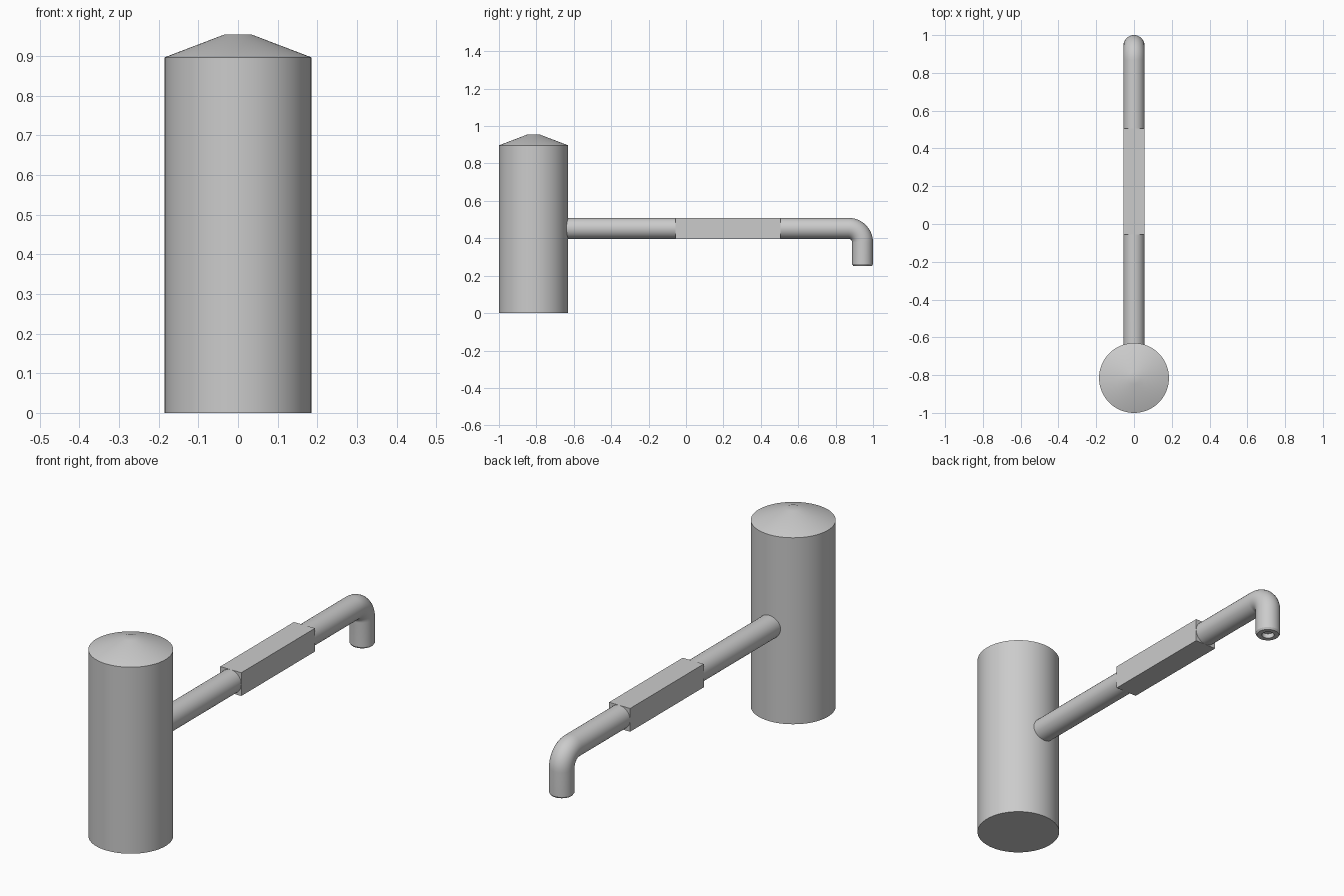
import bpy, bmesh, math
from mathutils import Vector

if "Cube" in bpy.data.objects:
    bpy.data.objects.remove(bpy.data.objects["Cube"], do_unlink=True)

TAU = 2 * math.pi


def material(name, colour):
    m = bpy.data.materials.new(name)
    m.use_nodes = True
    m.diffuse_color = colour
    m.node_tree.nodes["Principled BSDF"].inputs["Base Color"].default_value = colour
    return m


steel = material("grey steel", (0.6, 0.6, 0.6, 1))
white = material("white", (1, 1, 1, 1))


def finish(bm, name, mat, smooth=True):
    mesh = bpy.data.meshes.new(name)
    bmesh.ops.recalc_face_normals(bm, faces=bm.faces)
    bm.to_mesh(mesh)
    bm.free()
    ob = bpy.data.objects.new(name, mesh)
    bpy.context.collection.objects.link(ob)
    mesh.materials.append(mat)
    if smooth:
        bpy.ops.object.select_all(action="DESELECT")
        ob.select_set(True)
        bpy.context.view_layer.objects.active = ob
        bpy.ops.object.shade_smooth_by_angle(angle=math.radians(30))
    return ob


def sweep(name, stations, sides, mat, cap_end=True):
    """Skin rings given as (centre, direction in the yz plane, radius)."""
    bm = bmesh.new()
    rings = []
    for c, d, r in stations:
        u, d = Vector((1, 0, 0)), Vector(d).normalized()
        v = d.cross(u)
        rings.append([bm.verts.new(Vector(c) + r * (u * math.cos(a) + v * math.sin(a)))
                      for a in (TAU * i / sides for i in range(sides))])
    for a, b in zip(rings, rings[1:]):
        for i in range(sides):
            j = (i + 1) % sides
            bm.faces.new((a[i], a[j], b[j], b[i]))
    bm.faces.new(rings[0])
    if cap_end:
        bm.faces.new(rings[-1])
    return finish(bm, name, mat)


# Hammer head with its conical cap
HEAD_Y, HEAD_R = -0.815, 0.185
up = (0, 0, 1)
sweep("head", [((0, HEAD_Y, z), up, r) for z, r in
               ((0, HEAD_R), (0.897, HEAD_R), (0.955, 0.033))], 64, steel)

# Round handle with a bend down to the tip
PIPE_Z, PIPE_R, BEND = 0.453, 0.056, 0.075
END_Y = 1 - PIPE_R
path = [((0, HEAD_Y + 0.15, PIPE_Z), (0, 1, 0), PIPE_R)]
for i in range(13):
    a = math.pi / 2 * i / 12
    s, c = math.sin(a), math.cos(a)
    path.append(((0, END_Y - BEND + BEND * s, PIPE_Z - BEND + BEND * c), (0, c, -s), PIPE_R))
down = (0, 0, -1)
path += [((0, END_Y, z), down, r) for z, r in
         ((0.262, PIPE_R), (0.253, 0.05), (0.253, 0.028), (0.275, 0.028))]
sweep("handle", path, 32, steel)

# Square grip
bm = bmesh.new()
bmesh.ops.create_cube(bm, size=1)
for v in bm.verts:
    v.co = Vector((v.co.x * 2 * PIPE_R, 0.225 + v.co.y * 0.56, PIPE_Z + v.co.z * 2 * PIPE_R))
finish(bm, "grip", steel, smooth=False)
